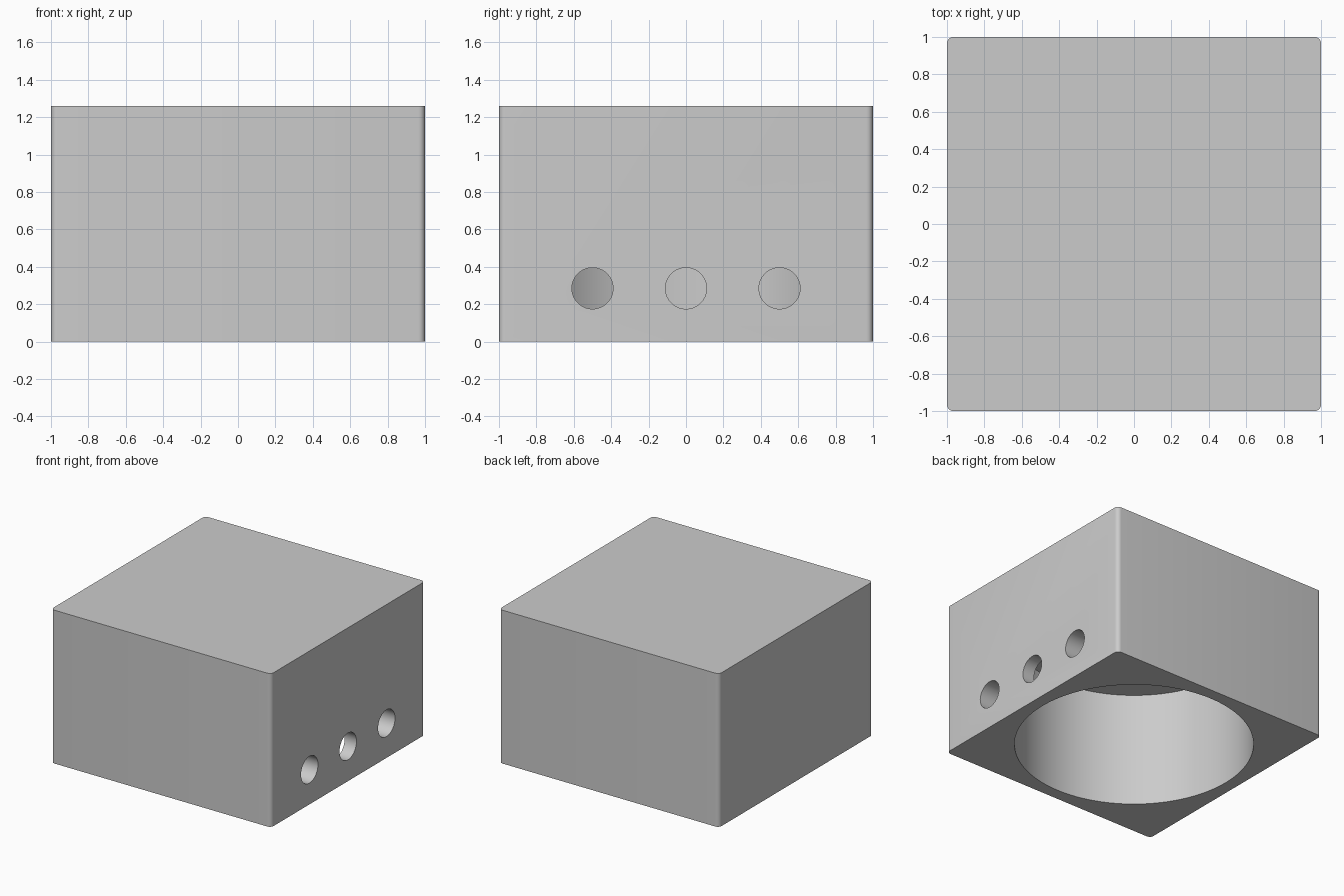
import bpy
import bmesh
from math import pi, radians

SIZE, HEIGHT, CORNER = 2.0, 1.26, 0.035
POCKET_R, POCKET_DEPTH = 0.9, 0.945
HOLE_R, HOLE_Z = 0.11, 0.285

default = bpy.data.objects.get("Cube")
if default:
    bpy.data.objects.remove(default, do_unlink=True)

grey = bpy.data.materials.new("light_grey")
grey.use_nodes = True
grey.diffuse_color = (0.6, 0.6, 0.6, 1)
grey.node_tree.nodes["Principled BSDF"].inputs["Base Color"].default_value = (0.6, 0.6, 0.6, 1)


def cylinder(name, radius, depth, location, rotation=(0, 0, 0), sides=64):
    bpy.ops.mesh.primitive_cylinder_add(vertices=sides, radius=radius, depth=depth,
                                        location=location, rotation=rotation)
    obj = bpy.context.object
    obj.name = name
    obj.hide_render = True
    obj.data.materials.append(grey)
    return obj


# Block with rounded upright edges
bpy.ops.mesh.primitive_cube_add(size=1, location=(0, 0, HEIGHT / 2))
block = bpy.context.object
block.name = "block"
block.scale = (SIZE, SIZE, HEIGHT)
bpy.ops.object.transform_apply(location=True, rotation=False, scale=True)
block.data.materials.append(grey)
bm = bmesh.new()
bm.from_mesh(block.data)
uprights = [e for e in bm.edges if abs(e.verts[0].co.z - e.verts[1].co.z) > 0.5]
bmesh.ops.bevel(bm, geom=uprights, offset=CORNER, segments=6, profile=0.5, affect='EDGES')
bm.to_mesh(block.data)
bm.free()

# Round pocket open at the bottom, then three side holes that run into it
margin = 0.2
cutters = [cylinder("pocket_cutter", POCKET_R, POCKET_DEPTH + margin,
                    (0, 0, (POCKET_DEPTH - margin) / 2), sides=128)]
for y in (-0.5, 0, 0.5):
    cutters.append(cylinder("hole_cutter", HOLE_R, 0.7, (0.85, y, HOLE_Z), (0, pi / 2, 0)))

bpy.ops.object.select_all(action='DESELECT')
block.select_set(True)
bpy.context.view_layer.objects.active = block
for cutter in cutters:
    cut = block.modifiers.new(cutter.name, 'BOOLEAN')
    cut.operation = 'DIFFERENCE'
    cut.solver = 'EXACT'
    cut.object = cutter
    bpy.ops.object.modifier_apply(modifier=cut.name)
for cutter in cutters:
    bpy.data.objects.remove(cutter, do_unlink=True)

bpy.ops.object.shade_smooth_by_angle(angle=radians(30))
